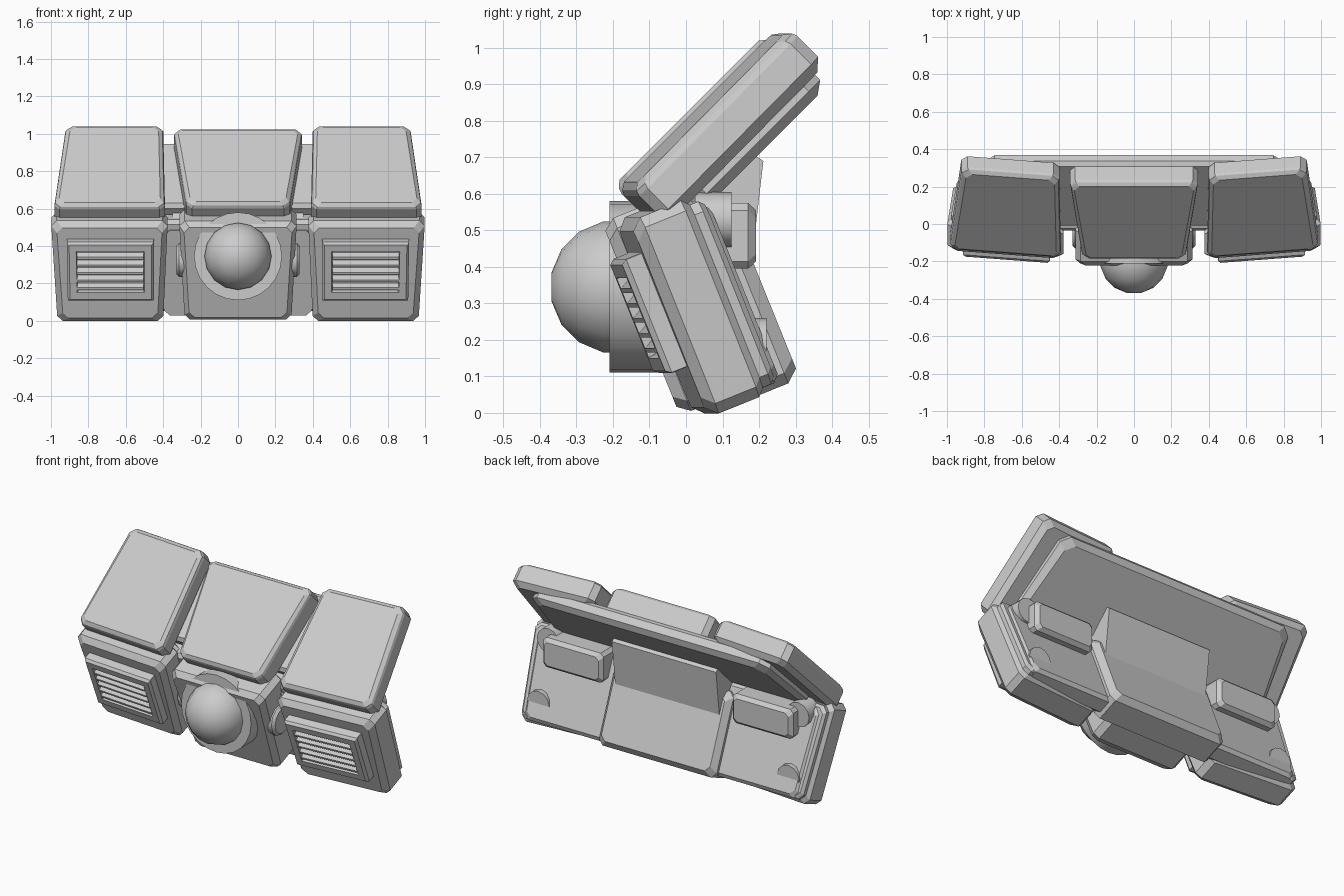
import bpy, bmesh, math
from mathutils import Matrix, Vector

cube = bpy.data.objects.get("Cube")
if cube:
    bpy.data.objects.remove(cube, do_unlink=True)

grey = bpy.data.materials.new("light_grey")
grey.use_nodes = True
colour = (0.6, 0.6, 0.6, 1)
grey.diffuse_color = colour
grey.node_tree.nodes["Principled BSDF"].inputs["Base Color"].default_value = colour

# Tilted frames: local y runs up the panel, local z points out of its front
LOWER = Matrix.Rotation(math.radians(112), 4, "X")
UPPER = Matrix.Rotation(math.radians(45), 4, "X")
UPRIGHT = Matrix.Rotation(math.radians(90), 4, "X")
WORLD = Matrix.Identity(4)


def swept(side):
    """Mirror to a side and slide the outer end backwards."""
    m = Matrix.Identity(4)
    m[0][0] = side
    m[1][0] = 0.075
    m[1][3] = -0.4 * 0.075
    return m


def finish(name, bm, frame, smooth=False):
    bm.transform(frame)
    bmesh.ops.recalc_face_normals(bm, faces=bm.faces)
    mesh = bpy.data.meshes.new(name)
    bm.to_mesh(mesh)
    bm.free()
    mesh.materials.append(grey)
    obj = bpy.data.objects.new(name, mesh)
    bpy.context.collection.objects.link(obj)
    if smooth:
        bpy.ops.object.select_all(action="DESELECT")
        obj.select_set(True)
        bpy.context.view_layer.objects.active = obj
        bpy.ops.object.shade_smooth_by_angle(angle=math.radians(40))
    return obj


def loft(name, rings, frame, smooth=False):
    """Skin a stack of equal rings and cap both ends."""
    bm = bmesh.new()
    loops = [[bm.verts.new(p) for p in ring] for ring in rings]
    for a, b in zip(loops, loops[1:]):
        for i in range(len(a)):
            j = (i + 1) % len(a)
            bm.faces.new((a[i], a[j], b[j], b[i]))
    bm.faces.new(loops[0])
    bm.faces.new(loops[-1])
    return finish(name, bm, frame, smooth)


def panel(name, bottom, top, height, layers, frame, cut=0.03):
    """Cut-corner trapezoid block; layers are (depth, inset) from front to back."""
    rings = []
    for depth, inset in layers:
        lo, hi = height[0] + inset, height[1] - inset
        corners = [Vector((bottom[0] + inset, lo)), Vector((bottom[1] - inset, lo)),
                   Vector((top[1] - inset, hi)), Vector((top[0] + inset, hi))]
        ring = []
        for i, c in enumerate(corners):
            for other in (corners[i - 1], corners[(i + 1) % 4]):
                p = c + (other - c).normalized() * cut
                ring.append((p.x, p.y, depth))
        rings.append(ring)
    return loft(name, rings, frame)


def revolve(name, profile, frame, segments=16):
    """Turn (radius, height) points about the local z axis."""
    angles = [2 * math.pi * i / segments for i in range(segments)]
    rings = [[(r * math.cos(t), r * math.sin(t), h) for t in angles] for r, h in profile]
    return loft(name, rings, frame, True)


# Centre column
panel("centre_housing", (-0.285, 0.285), (-0.315, 0.315), (0, 0.57),
      [(0.018, 0.025), (-0.015, 0), (-0.18, 0), (-0.2, 0.02)], LOWER)
panel("centre_visor", (-0.275, 0.275), (-0.345, 0.345), (0.3, 0.885),
      [(0.58, 0.022), (0.565, 0.005), (0.55, 0), (0.45, 0), (0.42, 0.03)], UPPER)
panel("centre_back_block", (-0.395, 0.395), (-0.395, 0.395), (-0.03, 0.46),
      [(-0.15, 0), (-0.29, 0), (-0.325, 0.03)], LOWER)

# Shared backing plates
panel("lower_back_plate", (-0.92, 0.92), (-0.95, 0.95), (-0.015, 0.51),
      [(-0.16, 0.02), (-0.18, 0), (-0.255, 0), (-0.273, 0.02)], LOWER)
panel("upper_back_plate", (-0.86, 0.86), (-0.79, 0.79), (0.42, 0.905),
      [(0.45, 0.02), (0.43, 0), (0.385, 0), (0.36, 0.035)], UPPER, cut=0.045)

# Wedge joining the lower back to the upper plate
wedge = [(0, 0.55), (0.14, 0.74), (0.19, 0.705), (0.212, 0.69), (0.178, 0.4), (0.05, 0.4)]
loft("back_wedge", [[(x, y, z) for y, z in wedge] for x in (-0.35, 0.35)], WORLD)

# Front ball in its round socket, facing forward
forward = Matrix.Translation((0, -0.19, 0.345)) @ UPRIGHT
revolve("socket_ring", [(0.235, -0.2), (0.235, 0.02)], forward, 24)
R = 0.183
ball = [(R * math.sin(math.radians(t)), R * math.cos(math.radians(t)))
        for t in range(100, 0, -22)]
revolve("front_ball", ball, forward)

# Round side hinge through the centre housing
revolve("side_hinge", [(0.075, -0.33), (0.09, -0.315), (0.09, 0.315), (0.075, 0.33)],
        Matrix.Translation((0, -0.04, 0.325)) @ Matrix.Rotation(math.pi / 2, 4, "Y"), 12)

# Wings on both sides, swept slightly back
for side, tag in ((1, "left"), (-1, "right")):
    low, up = swept(side) @ LOWER, swept(side) @ UPPER
    panel(tag + "_housing", (0.4, 0.965), (0.375, 1), (-0.02, 0.56),
          [(-0.015, 0.03), (-0.045, 0), (-0.165, 0), (-0.185, 0.02),
           (-0.21, 0.02), (-0.225, 0.035)], low)
    panel(tag + "_visor", (0.39, 0.985), (0.4, 0.92), (0.3, 0.92),
          [(0.57, 0.025), (0.555, 0.005), (0.54, 0), (0.46, 0), (0.43, 0.03)], up)

    # Vent frame with a sunken middle and sawtooth slats
    panel(tag + "_vent_frame", (0.45, 0.91), (0.45, 0.915), (0.13, 0.467),
          [(-0.03, 0), (0.03, 0), (0.045, 0.012), (0.045, 0.05), (0.015, 0.055)],
          low, cut=0.002)
    for i in range(5):
        a = 0.205 + i * 0.044
        slat = [(a - 0.012, 0), (a - 0.008, 0.045), (a + 0.004, 0.045), (a + 0.028, 0)]
        loft(f"{tag}_vent_slat_{i + 1}",
             [[(x, y, f) for y, f in slat] for x in (0.505, 0.86)], low)

    # Rear block and round studs pointing straight back
    panel(tag + "_rear_block", (0.435, 0.84), (0.435, 0.84), (0.395, 0.575),
          [(-0.03, 0), (-0.17, 0), (-0.192, 0.02)],
          Matrix.Scale(side, 4, (1, 0, 0)) @ UPRIGHT, cut=0.02)
    for spot, z, back in (("lower", 0.185, 0.22), ("upper", 0.53, 0.125)):
        revolve(f"{tag}_{spot}_stud", [(0.075, -back), (0.075, 0.1 - back)],
                Matrix.Translation((side * 0.84, 0, z)) @ UPRIGHT, 12)
